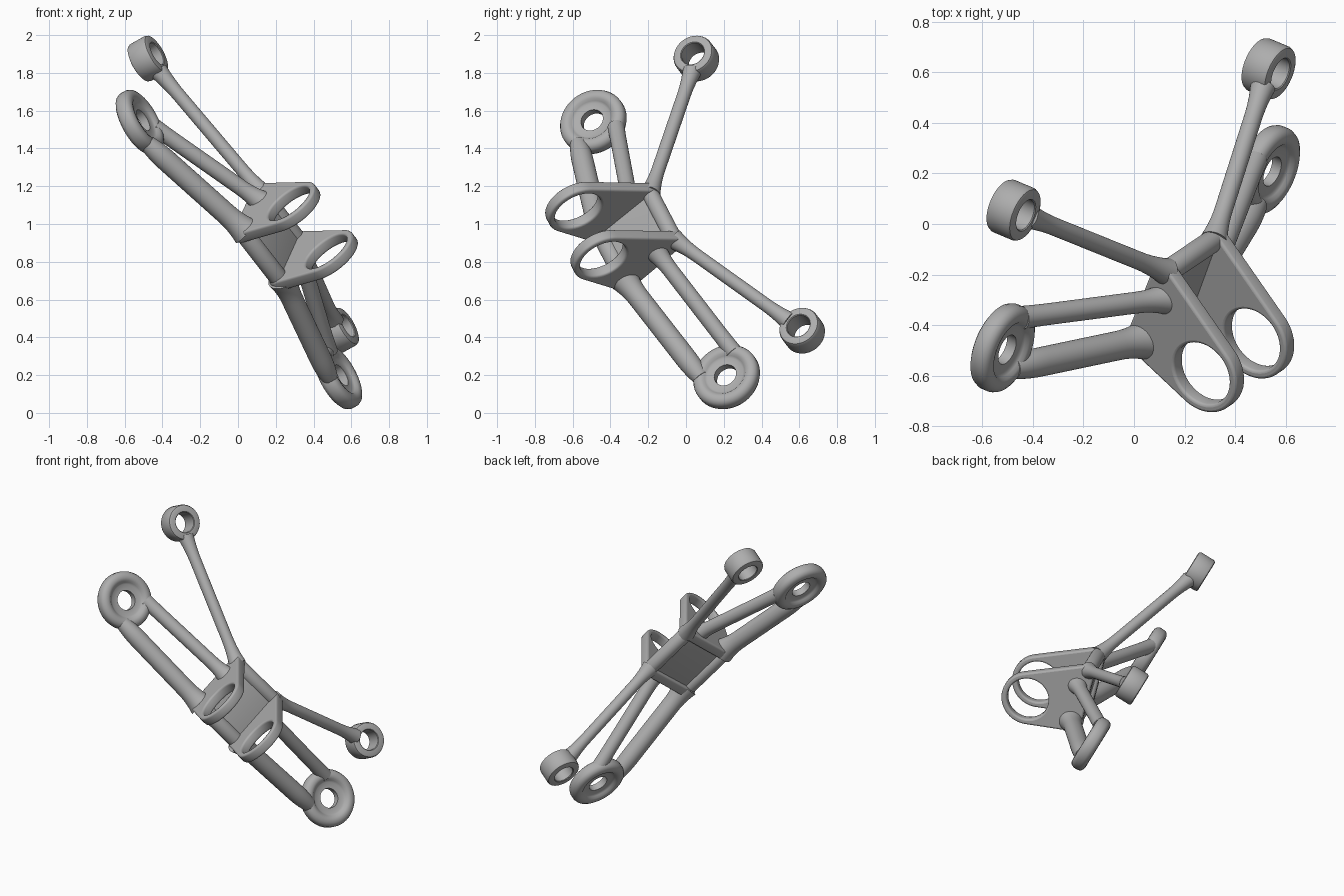
import bpy, bmesh, math
from mathutils import Vector, Matrix
from mathutils.geometry import convex_hull_2d

if "Cube" in bpy.data.objects:
    bpy.data.objects.remove(bpy.data.objects["Cube"])

metal = bpy.data.materials.new("grey_metal")
metal.use_nodes = True
grey = (0.42, 0.42, 0.42, 1)
metal.diffuse_color = grey
metal.node_tree.nodes["Principled BSDF"].inputs["Base Color"].default_value = grey

# Tilted bracket frame: U across the lugs, V toward the thin arms, N off the base
U = Vector((0.567, 0.381, -0.729)).normalized()
N = Vector((0.82, -0.345, 0.457))
N = (N - U * N.dot(U)).normalized()
V = N.cross(U)
ORIGIN = Vector((0.005, -0.1375, 0.865))


def place(u, v, n):
    return ORIGIN + U * u + V * v + N * n


def frame(x, y, z, origin):
    m = Matrix((x, y, z)).transposed().to_4x4()
    m.translation = origin
    return m


def finish(name, mesh, matrix):
    mesh.materials.clear()
    mesh.materials.append(metal)
    mesh.transform(matrix)
    obj = bpy.data.objects.new(name, mesh)
    bpy.context.collection.objects.link(obj)
    bpy.ops.object.select_all(action='DESELECT')
    obj.select_set(True)
    bpy.context.view_layer.objects.active = obj
    bpy.ops.object.shade_smooth_by_angle(angle=math.radians(35))
    return obj


def lathe(name, profile, matrix, ring=False):
    """Spin a (radius, height) profile about the local z axis."""
    bm = bmesh.new()
    verts = [bm.verts.new((r, 0, z)) for r, z in profile]
    edges = [bm.edges.new(p) for p in zip(verts, verts[1:])]
    if ring:
        edges.append(bm.edges.new((verts[-1], verts[0])))
    bmesh.ops.spin(bm, geom=verts + edges, cent=(0, 0, 0), axis=(0, 0, 1),
                   angle=math.tau, steps=48)
    bmesh.ops.remove_doubles(bm, verts=bm.verts, dist=1e-5)
    bmesh.ops.recalc_face_normals(bm, faces=bm.faces)
    mesh = bpy.data.meshes.new(name)
    bm.to_mesh(mesh)
    bm.free()
    return finish(name, mesh, matrix)


def arm(name, start, end, r0, r_mid, r1):
    """Round strut whose radius eases from r_mid to r0 and r1 at the ends."""
    axis = end - start
    length = axis.length
    profile = [(0, 0)]
    for i in range(25):
        t = i / 24
        r = r_mid + (r0 - r_mid) * max(0, 1 - t / 0.2) ** 2
        r += (r1 - r_mid) * max(0, 1 - (1 - t) / 0.2) ** 2
        profile.append((r, t * length))
    profile.append((0, length))
    turn = axis.to_track_quat('Z', 'Y').to_matrix().to_4x4()
    return lathe(name, profile, Matrix.Translation(start) @ turn)


def circle(v, n, r, steps=48):
    return [Vector((v + r * math.cos(math.tau * i / steps),
                    n + r * math.sin(math.tau * i / steps))) for i in range(steps)]


def plate(name, circles, u, half, hole=None, bevel=0.012):
    """Plate in the V-N plane: the hull of some circles, with an optional hole."""
    pts = [p for c in circles for p in circle(*c)]
    loops = [[pts[i] for i in convex_hull_2d(pts)]]
    if hole:
        loops.append(circle(*hole))
    curve = bpy.data.curves.new(name + "_outline", 'CURVE')
    curve.dimensions = '2D'
    curve.fill_mode = 'BOTH'
    curve.extrude = half - bevel
    curve.bevel_depth = bevel
    curve.bevel_resolution = 2
    curve.offset = -bevel
    for loop in loops:
        s = curve.splines.new('POLY')
        s.points.add(len(loop) - 1)
        for p, co in zip(s.points, loop):
            p.co = (co.x, co.y, 0, 1)
        s.use_cyclic_u = True
    temp = bpy.data.objects.new(name + "_outline", curve)
    mesh = bpy.data.meshes.new_from_object(temp)
    bpy.data.objects.remove(temp)
    mesh.name = name
    return finish(name, mesh, frame(V, N, U, ORIGIN + U * u))


# Central body: lugs joined by two crossbars and a recessed web
TIP, TOP, LOW = (-0.245, 0.485), (0.115, 0.255), (-0.225, 0.17)
for side, label in ((-1, "upper"), (1, "lower")):
    plate(label + "_lug", [(*TIP, 0.168), (*TOP, 0.045), (*LOW, 0.055)],
          side * 0.175, 0.032, hole=(*TIP, 0.132))
plate("top_crossbar", [(*TOP, 0.045)], 0, 0.19)
plate("low_crossbar", [(*LOW, 0.05)], 0, 0.19)
plate("web", [(*TOP, 0.026), (*LOW, 0.026)], 0, 0.18, bevel=0.004)

# Half-section of each mounting ring, mirrored top to bottom
pad_half = [(0.062, 0.022), (0.1, 0.022), (0.112, 0.03), (0.122, 0.042),
            (0.14, 0.047), (0.158, 0.044), (0.174, 0.034), (0.182, 0.016)]
hub_half = [(0.064, 0.056), (0.068, 0.06), (0.098, 0.06), (0.107, 0.056), (0.112, 0.045)]


def both(half):
    return half + [(r, -z) for r, z in reversed(half)]


hubs = {-1: Vector((-0.477, 0.055, 1.876)), 1: Vector((0.533, 0.615, 0.435))}
for side, label in ((-1, "upper"), (1, "lower")):
    # Wide pad carried by two stout arms
    lathe(label + "_pad", both(pad_half), frame(U, V, N, place(side * 0.925, 0, 0)), ring=True)
    arm(label + "_outer_arm", place(side * 0.85, -0.122, 0.008),
        place(side * 0.17, -0.225, 0.185), 0.045, 0.058, 0.08)
    arm(label + "_inner_arm", place(side * 0.815, 0.095, 0.01),
        place(side * 0.17, 0.0, 0.27), 0.046, 0.043, 0.065)
    # Small hub carried by a thin arm from the top corner
    hub = hubs[side]
    lathe(label + "_hub", both(hub_half), frame(U, V, N, hub), ring=True)
    root = place(side * 0.165, 0.115, 0.255)
    arm(label + "_thin_arm", root, hub + (root - hub).normalized() * 0.092,
        0.055, 0.036, 0.05)
